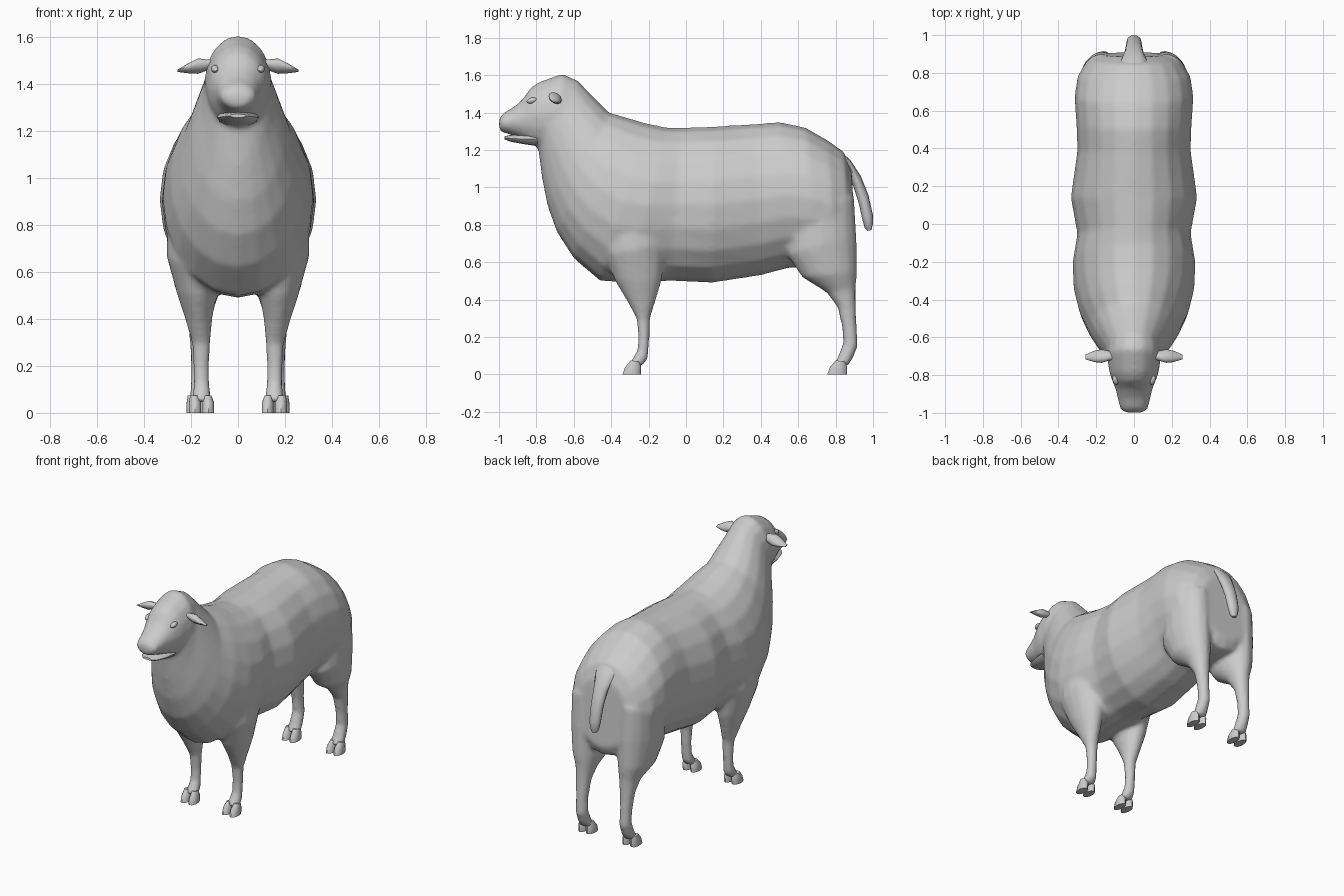
import bpy, bmesh, math
from mathutils import Vector

cube = bpy.data.objects.get("Cube")
if cube:
    bpy.data.objects.remove(cube)

wool = bpy.data.materials.new("pale_grey_wool")
wool.use_nodes = True
GREY = (0.6, 0.6, 0.6, 1)
wool.diffuse_color = GREY
bsdf = next(n for n in wool.node_tree.nodes if n.type == 'BSDF_PRINCIPLED')
bsdf.inputs["Base Color"].default_value = GREY
bsdf.inputs["Roughness"].default_value = 0.8


def loft(name, rings, sides=16):
    """Skin a run of closed rings; each ring is (centre, half axis, half axis)."""
    bm = bmesh.new()
    loops = []
    for c, u, v in rings:
        angles = [2 * math.pi * i / sides for i in range(sides)]
        loops.append([bm.verts.new(c + u * math.cos(t) + v * math.sin(t)) for t in angles])
    for p, q in zip(loops, loops[1:]):
        for i in range(sides):
            j = (i + 1) % sides
            bm.faces.new((p[i], p[j], q[j], q[i]))
    bm.faces.new(loops[0])
    bm.faces.new(loops[-1])
    bmesh.ops.recalc_face_normals(bm, faces=bm.faces)
    mesh = bpy.data.meshes.new(name)
    bm.to_mesh(mesh)
    bm.free()
    mesh.materials.append(wool)
    ob = bpy.data.objects.new(name, mesh)
    bpy.context.collection.objects.link(ob)
    return ob


def section(y0, z0, y1, z1, x0, x1):
    """Ring spanning two side-outline points and an x range."""
    a, b = Vector((0, y0, z0)), Vector((0, y1, z1))
    mid = (a + b) / 2 + Vector(((x0 + x1) / 2, 0, 0))
    return mid, (b - a) / 2, Vector(((x1 - x0) / 2, 0, 0))


def centred(rows):
    return [section(*r[:4], -r[4], r[4]) for r in rows]


def select(obs):
    bpy.ops.object.select_all(action='DESELECT')
    for ob in obs:
        ob.select_set(True)
    bpy.context.view_layer.objects.active = obs[0]


# Torso and neck: lower point, upper point, half width
body = loft("body", centred([
    (-.79, 1.21, -.66, 1.60, .13), (-.77, 1.05, -.58, 1.575, .155),
    (-.74, .90, -.50, 1.49, .20), (-.69, .76, -.41, 1.40, .245),
    (-.60, .62, -.32, 1.375, .29), (-.46, .50, -.22, 1.345, .32),
    (-.30, .49, -.10, 1.32, .325), (-.08, .50, -.02, 1.32, .30),
    (.14, .49, .14, 1.325, .335), (.40, .53, .38, 1.34, .30),
    (.55, .57, .50, 1.35, .305), (.70, .57, .64, 1.32, .315),
    (.80, .57, .76, 1.25, .30), (.88, .58, .845, 1.19, .25),
    (.91, .64, .885, 1.09, .19)]), 20)

# Head and muzzle
head = loft("head", centred([
    (-1.0, 1.325, -.998, 1.37, .045), (-.99, 1.295, -.975, 1.40, .072),
    (-.95, 1.285, -.92, 1.43, .085), (-.88, 1.26, -.87, 1.475, .098),
    (-.82, 1.225, -.83, 1.535, .118), (-.78, 1.21, -.785, 1.565, .132),
    (-.72, 1.20, -.66, 1.61, .145), (-.60, 1.20, -.58, 1.57, .13)]))

# Legs: front point, back point, inner x, outer x
FRONT = [(-.46, .86, -.10, .92, .06, .30), (-.44, .64, -.10, .70, .06, .305),
         (-.38, .50, -.13, .50, .09, .258), (-.32, .40, -.16, .40, .11, .225),
         (-.265, .30, -.192, .30, .117, .197), (-.255, .20, -.195, .20, .122, .192),
         (-.26, .13, -.20, .12, .122, .19), (-.29, .08, -.205, .08, .115, .195),
         (-.31, .045, -.235, .045, .108, .20)]
HIND = [(.55, .85, .90, .95, .05, .295), (.54, .64, .912, .74, .05, .295),
        (.62, .52, .915, .55, .07, .27), (.75, .44, .908, .46, .10, .225),
        (.81, .36, .908, .39, .115, .213), (.835, .25, .912, .27, .125, .203),
        (.84, .17, .92, .15, .125, .2), (.81, .09, .89, .08, .12, .205),
        (.785, .045, .865, .045, .115, .21)]


def flip(rows):
    return [(*r[:4], -r[5], -r[4]) for r in rows]


def toe_rows(y0, y1, x0, x1):
    return [(y0 + .045, .075, y1 - .01, .07, x0 + .012, x1 - .005),
            (y0 + .015, .04, y1, .045, x0, x1), (y0, 0, y1, 0, x0, x1)]


limbs, details = [], []
for pair, rows, y0, y1, xi in (("front", FRONT, -.34, -.24, .10), ("hind", HIND, .755, .86, .11)):
    toes = [toe_rows(y0, y1, xi, xi + .052), toe_rows(y0, y1, xi + .056, xi + .11)]
    for side, fn in (("left", list), ("right", flip)):
        limbs.append(loft(f"{pair}_{side}_leg", [section(*r) for r in fn(rows)]))
        for part, toe in zip(("inner", "outer"), toes):
            details.append(loft(f"{pair}_{side}_{part}_toe",
                                [section(*r) for r in fn(toe)], 10))

# Merge torso, head and legs into one soft skin
select([body, head] + limbs)
bpy.ops.object.join()
remesh = body.modifiers.new("skin", 'REMESH')
remesh.mode = 'VOXEL'
remesh.voxel_size = 0.014
remesh.use_smooth_shade = True
soften = body.modifiers.new("soften", 'SMOOTH')
soften.factor = 0.5
soften.iterations = 6

# Lower jaw
details.append(loft("lower_jaw", centred([
    (-.972, 1.258, -.97, 1.273, .035), (-.94, 1.245, -.94, 1.28, .06),
    (-.87, 1.232, -.87, 1.285, .08), (-.79, 1.22, -.80, 1.30, .09)]), 12))

# Tail: inner point, outer point, half width
details.append(loft("tail", centred([
    (.82, 1.10, .82, 1.20, .085), (.865, 1.09, .88, 1.145, .065),
    (.90, .99, .935, 1.06, .048), (.925, .91, .975, .96, .042),
    (.94, .84, 1.0, .85, .038), (.955, .785, 1.0, .81, .03),
    (.97, .768, .992, .772, .015)]), 12))

# Ears: distance out, height, half depth, half thickness
EAR = [(.09, 1.48, .022, .02), (.13, 1.482, .025, .022), (.17, 1.477, .036, .031),
       (.21, 1.468, .03, .02), (.258, 1.457, .012, .003)]
for side, s in (("left", 1), ("right", -1)):
    details.append(loft(f"{side}_ear", [
        (Vector((s * x, -.695 - .05 * (x - .09), z)), Vector((0, d, -.3 * d)), Vector((0, 0, t)))
        for x, z, d, t in EAR], 10))
    # Eyelid swelling
    details.append(loft(f"{side}_eyelid", [
        (Vector((s * (.098 + .004 * k), -.825 + .028 * k, 1.465 + .006 * k)),
         Vector((s * r, 0, 0)), Vector((0, 0, r)))
        for k, r in ((-1, .002), (-.6, .012), (0, .017), (.6, .012), (1, .002))], 10))

select(details)
bpy.ops.object.shade_smooth_by_angle(angle=math.radians(50))
